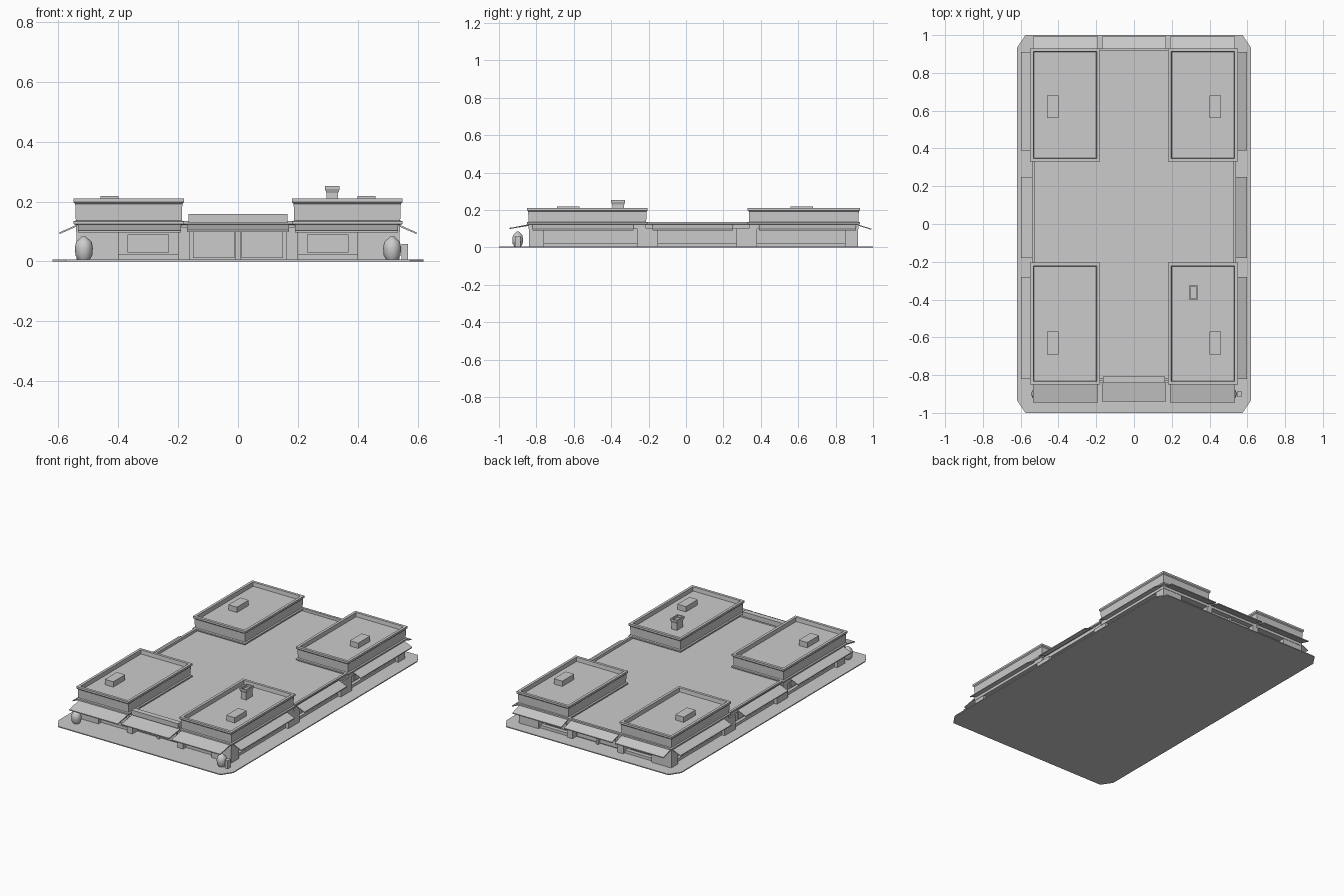
import bpy, bmesh, math
from mathutils import Vector

if "Cube" in bpy.data.objects:
    bpy.data.objects.remove(bpy.data.objects["Cube"])

grey = bpy.data.materials.new("light_grey")
grey.diffuse_color = (0.6, 0.6, 0.6, 1)
grey.use_nodes = True
grey.node_tree.nodes["Principled BSDF"].inputs["Base Color"].default_value = grey.diffuse_color


def finish(name, bm):
    bmesh.ops.recalc_face_normals(bm, faces=bm.faces)
    me = bpy.data.meshes.new(name)
    bm.to_mesh(me)
    bm.free()
    me.materials.append(grey)
    ob = bpy.data.objects.new(name, me)
    bpy.context.collection.objects.link(ob)
    return ob


def loft(name, x0, x1, y0, y1, steps, cut=0):
    """Stack of rectangles given as (inset, z); cut chamfers the corners."""
    bm = bmesh.new()
    rings = []
    for d, z in steps:
        a, b, c, e = x0 + d, x1 - d, y0 + d, y1 - d
        if cut:
            pts = [(a + cut, c), (b - cut, c), (b, c + cut * 1.5), (b, e - cut * 1.5),
                   (b - cut, e), (a + cut, e), (a, e - cut * 1.5), (a, c + cut * 1.5)]
        else:
            pts = [(a, c), (b, c), (b, e), (a, e)]
        rings.append([bm.verts.new((x, y, z)) for x, y in pts])
    n = len(rings[0])
    for r, s in zip(rings, rings[1:]):
        for i in range(n):
            j = (i + 1) % n
            bm.faces.new((r[i], r[j], s[j], s[i]))
    bm.faces.new(rings[0])
    bm.faces.new(rings[-1])
    return finish(name, bm)


def box(name, x0, x1, y0, y1, z0, z1):
    return loft(name, min(x0, x1), max(x0, x1), min(y0, y1), max(y0, y1), [(0, z0), (0, z1)])


def awning(name, side, lo, hi, wall, edge, z_in, z_out):
    """Thin sloped slab; side is 'x' or 'y', the axis it projects along."""
    bm = bmesh.new()
    prof = [(wall, z_in), (edge, z_out), (edge, z_out - 0.006), (wall, z_in - 0.006)]
    ends = []
    for t in (lo, hi):
        ends.append([bm.verts.new((p, t, z) if side == 'x' else (t, p, z)) for p, z in prof])
    for i in range(4):
        j = (i + 1) % 4
        bm.faces.new((ends[0][i], ends[0][j], ends[1][j], ends[1][i]))
    for e in ends:
        bm.faces.new(e)
    return finish(name, bm)


def lathe(name, x, y, profile, n=10):
    bm = bmesh.new()
    rings = [[bm.verts.new((x + r * math.cos(2 * math.pi * i / n),
                            y + r * math.sin(2 * math.pi * i / n), z)) for i in range(n)]
             for r, z in profile]
    for r, s in zip(rings, rings[1:]):
        for i in range(n):
            j = (i + 1) % n
            bm.faces.new((r[i], r[j], s[j], s[i]))
    bm.faces.new(rings[0])
    bm.faces.new(rings[-1])
    ob = finish(name, bm)
    bpy.context.view_layer.objects.active = ob
    ob.select_set(True)
    bpy.ops.object.shade_smooth_by_angle(angle=math.radians(50))
    ob.select_set(False)


# Paved base with clipped corners
loft("pavement", -0.62, 0.62, -1, 1, [(0, 0), (0, 0.006)], cut=0.045)

# Recessed ground floor and the low roof with its parapet
box("ground_floor", -0.50, 0.50, -0.79, 0.88, 0.006, 0.105)
loft("low_roof", -0.54, 0.54, -0.83, 0.93,
     [(0.01, 0.10), (0.01, 0.122), (0, 0.125), (0, 0.135), (0.015, 0.135), (0.015, 0.118)])

# Four raised corner blocks with cornices and sunken roofs
for sx in (-1, 1):
    for y0, y1 in ((-0.85, -0.205), (0.33, 0.93)):
        xa, xb = sorted((sx * 0.18, sx * 0.55))
        loft("corner_block", xa, xb, y0, y1,
             [(0.008, 0.098), (0.008, 0.122), (0, 0.125), (0, 0.134), (0.008, 0.137),
              (0.006, 0.192), (0, 0.198), (0, 0.21), (0.017, 0.21), (0.02, 0.185)])
    # Roof units
    for y in (0.62, -0.63):
        box("roof_unit", sx * 0.43 - 0.03, sx * 0.43 + 0.03, y - 0.06, y + 0.06, 0.183, 0.219)

    # Side walls: piers, window frames and panes
    for a, b in ((-0.84, -0.76), (-0.26, -0.15), (0.27, 0.38), (0.85, 0.92)):
        box("side_pier", sx * 0.49, sx * 0.54, a, b, 0.006, 0.10)
    for a, b in ((-0.76, -0.26), (-0.15, 0.27), (0.38, 0.85)):
        box("side_sill", sx * 0.49, sx * 0.52, a, b, 0.006, 0.024)
        box("side_window", sx * 0.495, sx * 0.506, a + 0.08, b - 0.08, 0.03, 0.09)
    for a, b in ((-0.82, -0.28), (-0.18, 0.25), (0.39, 0.91)):
        awning("side_awning", 'x', a, b, sx * 0.54, sx * 0.597, 0.122, 0.097)

    # Front and back piers and shop windows
    for wall, out, edge, pane in ((-0.78, -0.84, -0.85, -0.797), (0.87, 0.92, 0.93, 0.887)):
        xa, xb = sorted((sx * 0.40, sx * 0.54))
        box("end_corner_wall", xa, xb, wall, out, 0.006, 0.10)
        box("end_pier", sx * 0.16, sx * 0.20, wall, out, 0.006, 0.115)
        box("end_sill", sx * 0.20, sx * 0.40, wall, pane * 1.02, 0.006, 0.024)
        box("shop_window", sx * 0.23, sx * 0.37, wall, pane, 0.03, 0.09)
        box("entrance_door", sx * 0.012, sx * 0.15, wall, pane, 0.012, 0.10)
        box("door_panel", sx * 0.035, sx * 0.125, wall, pane * 1.006, 0.035, 0.09)

    # End awnings over the shops
    xa, xb = sorted((sx * 0.19, sx * 0.535))
    awning("front_awning", 'y', xa, xb, -0.84, -0.945, 0.124, 0.103)
    awning("back_awning", 'y', xa, xb, 0.92, 0.992, 0.122, 0.100)

    # Planters by the front corners
    lathe("planter", sx * 0.515, -0.90,
          [(0.020, 0.006), (0.028, 0.02), (0.030, 0.045), (0.026, 0.066),
           (0.014, 0.076), (0.006, 0.084)])
box("litter_bin", 0.547, 0.568, -0.915, -0.885, 0.006, 0.058)

# Middle awnings, entrance mullions and the front sign board
awning("front_entrance_awning", 'y', -0.17, 0.17, -0.82, -0.94, 0.124, 0.105)
awning("back_entrance_awning", 'y', -0.17, 0.17, 0.92, 0.992, 0.122, 0.100)
box("front_mullion", -0.008, 0.008, -0.78, -0.81, 0.006, 0.10)
box("back_mullion", -0.008, 0.008, 0.87, 0.90, 0.006, 0.10)
box("sign_board", -0.165, 0.165, -0.842, -0.808, 0.128, 0.159)

# Flared chimney on the front right block
loft("chimney", 0.29, 0.34, -0.40, -0.325,
     [(0.006, 0.183), (0.006, 0.228), (0, 0.242), (0, 0.252), (0.008, 0.252), (0.009, 0.238)])
